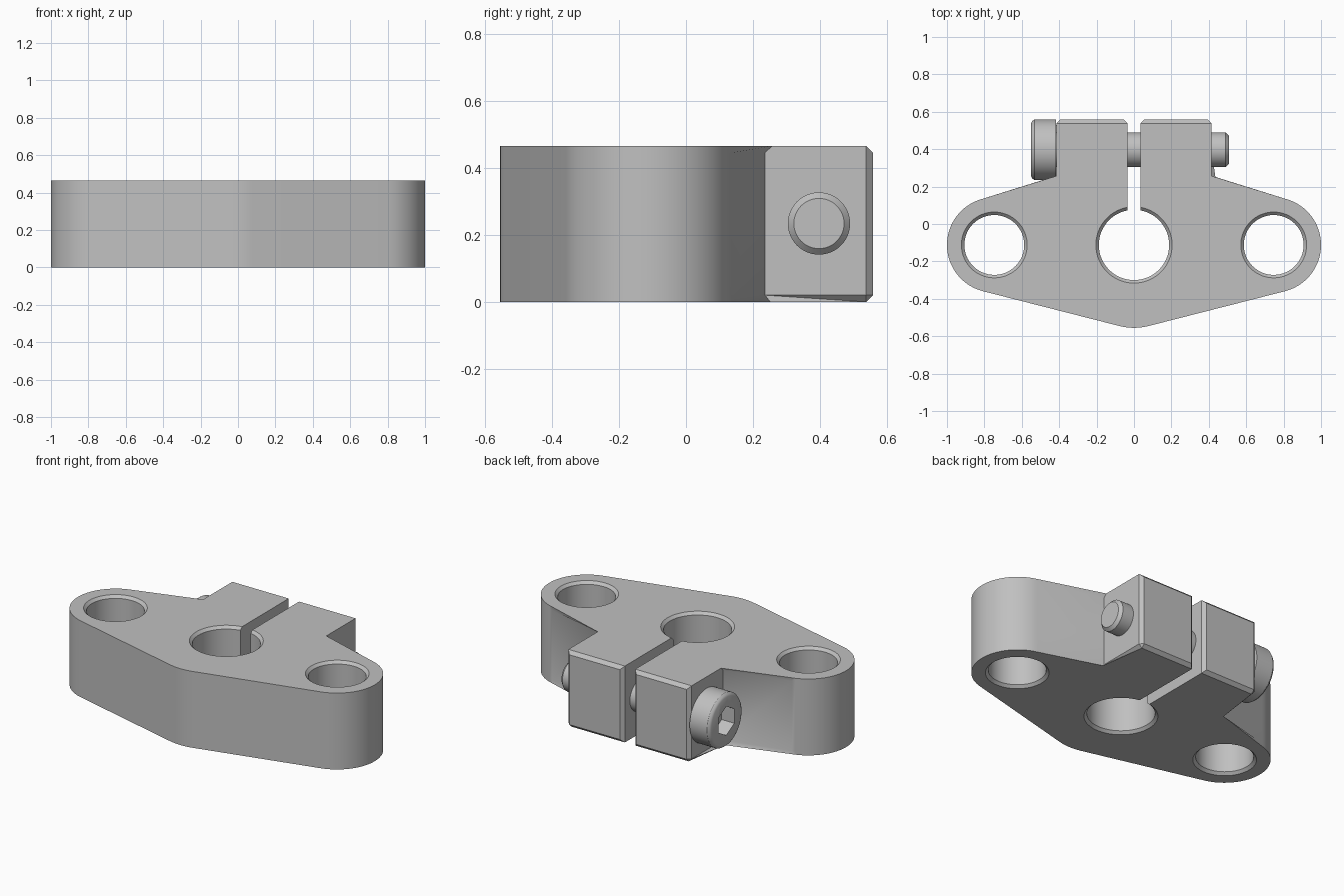
import bpy, bmesh, math
from mathutils import Matrix

if "Cube" in bpy.data.objects:
    bpy.data.objects.remove(bpy.data.objects["Cube"])

H = 0.465            # body height
HOLE_Y = -0.112      # line of the three holes
BLOCK_X, BLOCK_Y = 0.415, 0.558
SLOT = 0.035         # half width of the clamping slot
CH = 0.02            # chamfer

steel = bpy.data.materials.new("grey_steel")
steel.diffuse_color = (0.527, 0.527, 0.527, 1)
steel.use_nodes = True
steel.node_tree.nodes["Principled BSDF"].inputs["Base Color"].default_value = steel.diffuse_color


def add_object(name, bm):
    bmesh.ops.recalc_face_normals(bm, faces=bm.faces[:])
    mesh = bpy.data.meshes.new(name)
    bm.to_mesh(mesh)
    bm.free()
    mesh.materials.append(steel)
    ob = bpy.data.objects.new(name, mesh)
    bpy.context.collection.objects.link(ob)
    return ob


def lathe(name, profile, matrix, sides=64):
    """Solid of revolution from (height, radius) pairs, capped at both ends."""
    bm = bmesh.new()
    rings = []
    for h, r in profile:
        rings.append([bm.verts.new((r * math.cos(2 * math.pi * i / sides),
                                    r * math.sin(2 * math.pi * i / sides), h))
                      for i in range(sides)])
    for a, b in zip(rings, rings[1:]):
        for i in range(sides):
            j = (i + 1) % sides
            bm.faces.new((a[i], a[j], b[j], b[i]))
    bm.faces.new(rings[0][::-1])
    bm.faces.new(rings[-1])
    bm.transform(matrix)
    return add_object(name, bm)


def cut(ob, cutter):
    mod = ob.modifiers.new("cut", 'BOOLEAN')
    mod.operation = 'DIFFERENCE'
    mod.solver = 'EXACT'
    mod.object = cutter
    bpy.context.view_layer.objects.active = ob
    bpy.ops.object.modifier_apply(modifier=mod.name)
    bpy.data.objects.remove(cutter, do_unlink=True)


def smooth(ob):
    bpy.ops.object.select_all(action='DESELECT')
    ob.select_set(True)
    bpy.context.view_layer.objects.active = ob
    bpy.ops.object.shade_smooth_by_angle(angle=math.radians(30))


def arc(cx, cy, r, a0, a1, n):
    return [(cx + r * math.cos(math.radians(a0 + (a1 - a0) * i / n)),
             cy + r * math.sin(math.radians(a0 + (a1 - a0) * i / n)))
            for i in range(n + 1)]


# Body outline: right half, then mirrored
SLOPE = 14.4
END_X, END_R = 0.745, 0.255
nose = arc(0, -0.235, 0.32, -90, -90 + SLOPE, 6)
end = arc(END_X, HOLE_Y, END_R, -90 + SLOPE, 90 - SLOPE, 36)
inner_y = end[-1][1] + (end[-1][0] - BLOCK_X) * math.tan(math.radians(SLOPE))
half = nose + end + [(BLOCK_X, inner_y), (BLOCK_X, BLOCK_Y),
                     (SLOT, BLOCK_Y), (SLOT, 0)]
outline = half + [(-x, y) for x, y in reversed(half[1:])]

bm = bmesh.new()
low = [bm.verts.new((x, y, 0)) for x, y in outline]
top = [bm.verts.new((x, y, H)) for x, y in outline]
bm.faces.new(low[::-1])
bm.faces.new(top)
for i in range(len(low)):
    j = (i + 1) % len(low)
    bm.faces.new((low[i], low[j], top[j], top[i]))


def chamfered(e):
    a, b = e.verts[0].co, e.verts[1].co
    if abs(a.z - b.z) > 0.1:                         # upright back corners
        return a.y > BLOCK_Y - 0.01
    m = (a + b) / 2
    if abs(m.x) < SLOT + 0.01 and m.y > -0.1:        # slot stays sharp
        return False
    block_side = abs(abs(a.x) - BLOCK_X) < 1e-4 and abs(abs(b.x) - BLOCK_X) < 1e-4
    return not (block_side and m.z > 0.1)


bmesh.ops.bevel(bm, geom=[e for e in bm.edges if chamfered(e)], offset=CH,
                offset_type='OFFSET', segments=1, profile=0.5, affect='EDGES')
body = add_object("clamp_body", bm)

# Shaft bore and two mounting holes, all countersunk slightly
for x, r in ((0, 0.188), (-0.747, 0.16), (0.747, 0.16)):
    c, o = 0.016, 0.03
    profile = [(-o, r + c + o), (c, r), (H - c, r), (H + o, r + c + o)]
    cut(body, lathe("hole_cutter", profile, Matrix.Translation((x, HOLE_Y, 0))))
smooth(body)

# Clamping screw along x
along_x = Matrix.Translation((0, 0.397, 0.234)) @ Matrix.Rotation(math.pi / 2, 4, 'Y')
shank = lathe("screw_shank", [(-0.43, 0.093), (0.49, 0.093), (0.508, 0.075)], along_x, 48)
head = lathe("screw_head", [(-0.55, 0.143), (-0.544, 0.154), (-0.532, 0.162),
                            (-0.416, 0.162)], along_x)
cut(head, lathe("socket_cutter", [(-0.6, 0.088), (-0.465, 0.088)], along_x, 6))
smooth(shank)
smooth(head)
